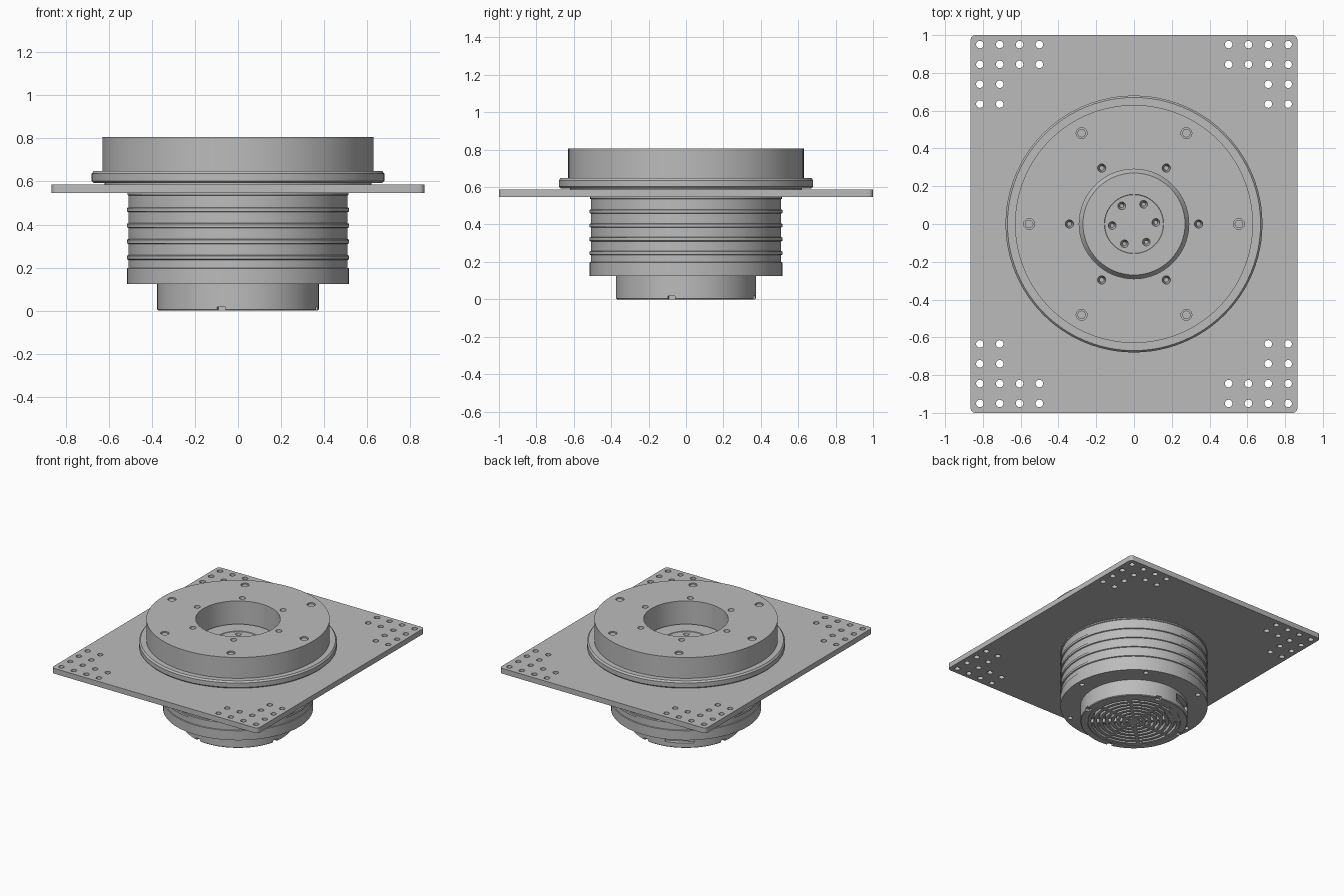
import bpy, bmesh, math
from mathutils import Matrix

cube = bpy.data.objects.get("Cube")
if cube:
    bpy.data.objects.remove(cube)

grey = bpy.data.materials.new("machined_grey")
grey.use_nodes = True
grey.diffuse_color = (0.5, 0.5, 0.5, 1)
grey.node_tree.nodes["Principled BSDF"].inputs["Base Color"].default_value = (0.5, 0.5, 0.5, 1)


def finish(bm, name):
    bmesh.ops.recalc_face_normals(bm, faces=bm.faces)
    mesh = bpy.data.meshes.new(name)
    bm.to_mesh(mesh)
    bm.free()
    mesh.materials.append(grey)
    ob = bpy.data.objects.new(name, mesh)
    bpy.context.collection.objects.link(ob)
    return ob


def smooth(ob):
    bpy.ops.object.select_all(action='DESELECT')
    ob.select_set(True)
    bpy.context.view_layer.objects.active = ob
    bpy.ops.object.shade_smooth_by_angle(angle=math.radians(25))


def add_lathe(bm, profile, steps=96):
    """Revolve a closed (radius, z) outline around the z axis."""
    verts = [bm.verts.new((r, 0, z)) for r, z in profile]
    edges = [bm.edges.new((a, b)) for a, b in zip(verts, verts[1:] + verts[:1])
             if a.co.x > 0 or b.co.x > 0]
    bmesh.ops.spin(bm, geom=verts + edges, cent=(0, 0, 0), axis=(0, 0, 1),
                   angle=math.tau, steps=steps, use_merge=True)
    bmesh.ops.remove_doubles(bm, verts=bm.verts, dist=1e-5)


def lathe(name, profile):
    bm = bmesh.new()
    add_lathe(bm, profile)
    return finish(bm, name)


def add_rod(bm, x, y, r, z0, z1, r_bottom=None):
    bmesh.ops.create_cone(bm, cap_ends=True, segments=20, radius1=r if r_bottom is None else r_bottom,
                          radius2=r, depth=z1 - z0, matrix=Matrix.Translation((x, y, (z0 + z1) / 2)))


def add_box(bm, size, radius, angle, z):
    """Box whose centre lies at the given radius and angle."""
    m = Matrix.Rotation(angle, 4, 'Z') @ Matrix.Translation((radius, 0, z)) @ Matrix.Diagonal((*size, 1))
    bmesh.ops.create_cube(bm, size=1, matrix=m)


def circle_of(radius, start=0):
    for i in range(6):
        a = math.radians(start + 60 * i)
        yield radius * math.cos(a), radius * math.sin(a)


def cut(ob, bm):
    cutter = finish(bm, ob.name + "_cutter")
    cutter.hide_render = True
    mod = ob.modifiers.new("cut", 'BOOLEAN')
    mod.operation, mod.solver, mod.object = 'DIFFERENCE', 'EXACT', cutter
    bpy.context.view_layer.objects.active = ob
    bpy.ops.object.modifier_apply(modifier=mod.name)
    bpy.data.objects.remove(cutter)
    smooth(ob)


# Mounting plate with rounded corners and hole groups in each corner
bm = bmesh.new()
bmesh.ops.create_cube(bm, size=1, matrix=Matrix.Translation((0, 0, 0.567)) @ Matrix.Diagonal((1.73, 2, 0.04, 1)))
corners = [e for e in bm.edges if abs(e.verts[0].co.z - e.verts[1].co.z) > 0.01]
bmesh.ops.bevel(bm, geom=corners, offset=0.025, segments=5, profile=0.5, affect='EDGES')
plate = finish(bm, "mounting_plate")
holes = bmesh.new()
for sx in (-1, 1):
    for sy in (-1, 1):
        for col in range(4):
            for row in range(4):
                if col < 2 or row < 2:
                    add_rod(holes, sx * (0.816 - 0.105 * col), sy * (0.95 - 0.105 * row), 0.02, 0.5, 0.65)
cut(plate, holes)

# Upper drum with flange, bore and inner floor
drum = lathe("upper_drum", [
    (0, 0.56), (0.62, 0.56), (0.62, 0.592), (0.67, 0.592), (0.68, 0.602), (0.68, 0.636),
    (0.67, 0.648), (0.63, 0.648), (0.63, 0.806), (0.29, 0.806), (0.29, 0.61),
    (0.27, 0.64), (0.157, 0.64), (0.155, 0.636), (0, 0.636)])
holes = bmesh.new()
for x, y in circle_of(0.555):
    add_rod(holes, x, y, 0.029, 0.74, 0.83)
for x, y in circle_of(0.342):
    add_rod(holes, x, y, 0.024, 0.7, 0.83, 0.012)
for x, y in circle_of(0.116, 4):
    add_rod(holes, x, y, 0.024, 0.59, 0.65, 0.01)
cut(drum, holes)

# Screws seated in the drum's outer holes
bm = bmesh.new()
for x, y in circle_of(0.555):
    add_rod(bm, x, y, 0.022, 0.73, 0.8)
smooth(finish(bm, "drum_screws"))

# Ribbed body, with four raised bands above a plain collar
outline = [(0, 0.125), (0.515, 0.125), (0.515, 0.197), (0.509, 0.199)]
for z in (0.236, 0.31, 0.384, 0.458):
    outline += [(0.509, z), (0.516, z + 0.003), (0.516, z + 0.019), (0.509, z + 0.022)]
outline += [(0.509, 0.535), (0.514, 0.538), (0.514, 0.555), (0, 0.555)]
body = lathe("ribbed_body", outline)
holes = bmesh.new()
for x, y in circle_of(0.475):
    add_rod(holes, x, y, 0.018, 0.1, 0.16)
cut(body, holes)

# Lower hub with recessed underside, rim notches and a side window
hub = lathe("lower_hub", [(0, 0.03), (0.325, 0.03), (0.325, 0), (0.37, 0), (0.375, 0.005),
                          (0.375, 0.13), (0, 0.13)])
holes = bmesh.new()
for i in range(4):
    add_box(holes, (0.07, 0.04, 0.04), 0.375, math.radians(78 + 90 * i), -0.003)
add_box(holes, (0.08, 0.2, 0.06), 0.38, math.radians(118), 0.068)
cut(hub, holes)

# Grille of concentric rings joined by radial spokes
bm = bmesh.new()
for i in range(8):
    r = 0.02 + 0.04 * i
    add_lathe(bm, [(r, 0.002), (r + 0.022, 0.002), (r + 0.022, 0.032), (r, 0.032)], 64)
smooth(finish(bm, "grille_rings"))
bm = bmesh.new()
for i in range(8):
    add_box(bm, (0.3, 0.022, 0.029), 0.18, math.tau * i / 8, 0.0175)
add_box(bm, (0.08, 0.17, 0.0285), 0.283, math.radians(123), 0.01725)
add_rod(bm, 0, 0, 0.03, 0.0025, 0.032)
finish(bm, "grille_spokes")
